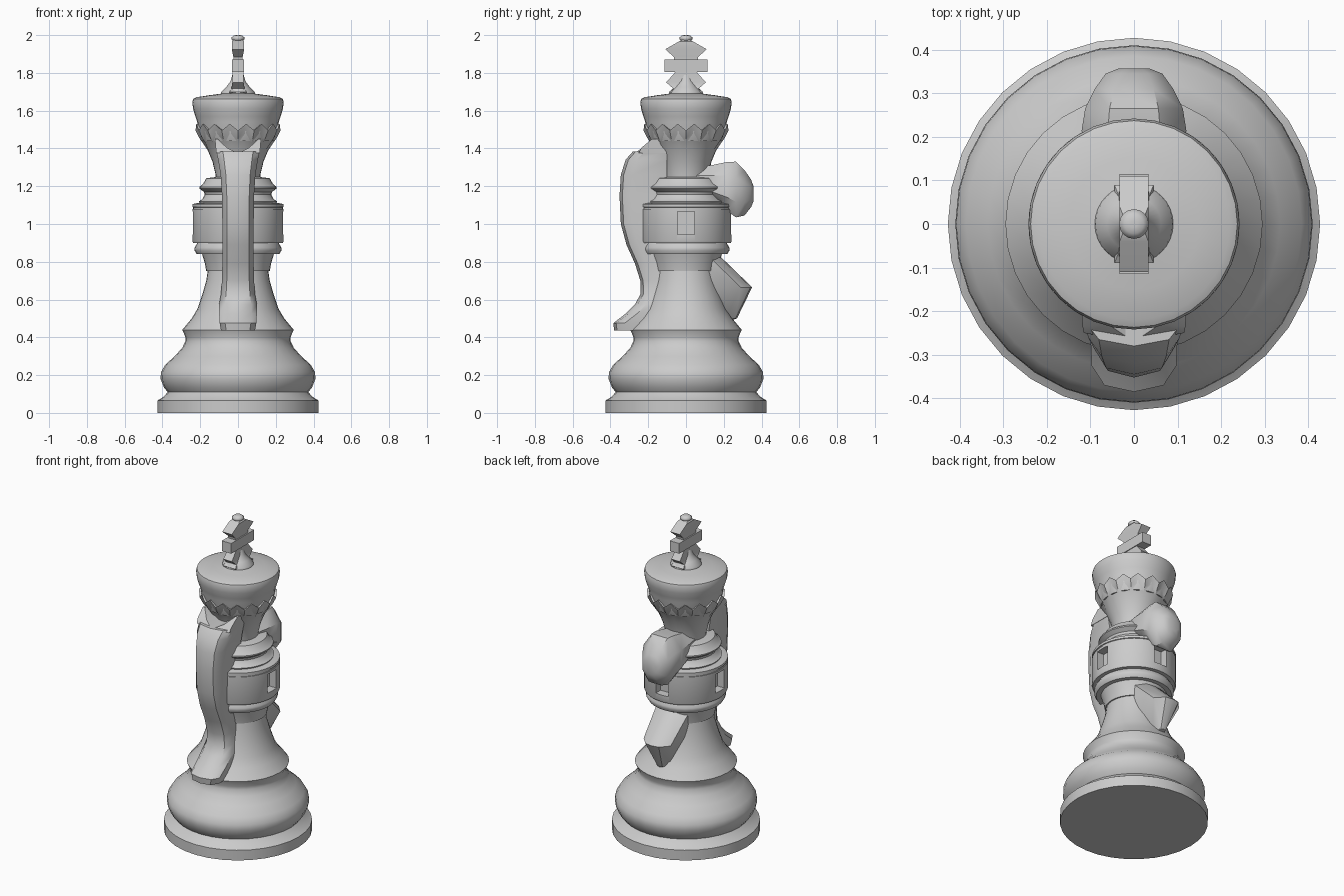
import bpy, bmesh
from math import sin, cos, pi, radians

N = 32


def finish(name, bm, angle=35):
    bmesh.ops.recalc_face_normals(bm, faces=bm.faces)
    me = bpy.data.meshes.new(name)
    bm.to_mesh(me)
    bm.free()
    ob = bpy.data.objects.new(name, me)
    bpy.context.collection.objects.link(ob)
    smooth(ob, angle)
    return ob


def smooth(ob, angle):
    bpy.ops.object.select_all(action='DESELECT')
    ob.select_set(True)
    bpy.context.view_layer.objects.active = ob
    bpy.ops.object.shade_smooth_by_angle(angle=radians(angle))


def loft(name, rings, angle=35):
    """Skin a list of closed rings and cap both ends."""
    bm = bmesh.new()
    rows = [[bm.verts.new(p) for p in ring] for ring in rings]
    n = len(rows[0])
    for a, b in zip(rows, rows[1:]):
        for i in range(n):
            j = (i + 1) % n
            bm.faces.new((a[i], a[j], b[j], b[i]))
    bm.faces.new(rows[0])
    bm.faces.new(rows[-1])
    return finish(name, bm, angle)


def lathe(name, profile, n=N, angle=35):
    """Profile is (radius, z, optional zigzag height)."""
    rings = []
    for r, z, *zig in profile:
        dz = zig[0] if zig else 0
        rings.append([(r * cos(2 * pi * i / n), r * sin(2 * pi * i / n),
                       z + dz * (i % 2)) for i in range(n)])
    return loft(name, rings, angle)


# turned base
lathe("base", [(.427, 0), (.427, .065), (.395, .085), (.372, .11), (.392, .135),
               (.41, .18), (.408, .215), (.385, .255), (.335, .30), (.295, .345),
               (.278, .38), (.278, .40), (.295, .44), (.245, .50), (.215, .55),
               (.188, .63), (.168, .70), (.158, .77)])

# collar under the turret
lathe("collar", [(.15, .75), (.168, .75), (.175, .79), (.187, .83), (.19, .84),
                 (.218, .84), (.23, .86), (.23, .875), (.215, .90), (.19, .91)])

# turret ring with four window recesses
turret = lathe("turret_ring", [(.18, .90), (.238, .90), (.242, .91), (.242, 1.08),
                               (.237, 1.08), (.237, 1.088), (.242, 1.09), (.242, 1.105),
                               (.21, 1.112), (.15, 1.112)], 64)
bm = bmesh.new()
for k in range(4):
    vs = bmesh.ops.create_cube(bm, size=1)["verts"]
    a = k * pi / 2
    for v in vs:
        x, y, z = v.co.x * .12 + .25, v.co.y * .09, v.co.z * .12 + 1.005
        v.co = (x * cos(a) - y * sin(a), x * sin(a) + y * cos(a), z)
cutter = finish("window_cutter", bm)
cutter.hide_render = True
cutter.hide_viewport = True
mod = turret.modifiers.new("windows", 'BOOLEAN')
mod.object = cutter
mod.operation = 'DIFFERENCE'
mod.solver = 'EXACT'
bpy.context.view_layer.objects.active = turret
bpy.ops.object.modifier_apply(modifier=mod.name)
bpy.data.objects.remove(cutter)
smooth(turret, 35)

# moulding above the turret
lathe("neck_moulding", [(.2, 1.10), (.208, 1.12), (.19, 1.13), (.176, 1.155),
                        (.18, 1.17), (.205, 1.188), (.205, 1.196), (.185, 1.212),
                        (.168, 1.242), (.11, 1.25)])

# flared cup with a zigzag rim
lathe("crown_cup", [(.115, 1.22), (.118, 1.26), (.135, 1.33), (.16, 1.39),
                    (.187, 1.43, .025), (.205, 1.455, .025), (.225, 1.495, .035),
                    (.21, 1.495, .03), (.19, 1.47)], 32, 30)

# rounded cap
lathe("crown_cap", [(.19, 1.44), (.21, 1.49), (.216, 1.54), (.226, 1.57), (.238, 1.61),
                    (.242, 1.645), (.237, 1.663), (.22, 1.671), (.15, 1.682),
                    (.09, 1.69), (.088, 1.70), (.062, 1.725), (.04, 1.755), (.03, 1.79)])


# cross finial: slab sections (half depth y, half thickness x, z)
def slab(name, rows):
    loft(name, [[(-x, -y, z), (x, -y, z), (x, y, z), (-x, y, z)]
                for y, x, z in rows], 30)


slab("cross_foot", [(.06, .04, 1.67), (.09, .045, 1.70), (.065, .035, 1.715),
                    (.105, .03, 1.75), (.06, .028, 1.80), (.05, .028, 1.82)])
slab("cross_bar", [(.115, .033, 1.805), (.115, .033, 1.87)])
slab("cross_top", [(.06, .025, 1.86), (.065, .025, 1.885), (.11, .033, 1.925),
                   (.04, .033, 1.965), (.02, .025, 1.975)])
lathe("finial_ball", [(.02, 1.965), (.034, 1.977), (.034, 1.988), (.022, 1.998),
                      (.008, 2.0)], 16, 60)

# curved mane on the front: outer y, inner y, half width, z
mane = [(-.38, -.22, .09, .437), (-.385, -.22, .097, .475), (-.32, -.2, .1, .525),
        (-.27, -.17, .1, .575), (-.24, -.12, .09, .63), (-.242, -.1, .085, .70),
        (-.27, -.1, .083, .79), (-.315, -.1, .083, .89), (-.345, -.1, .083, 1.0),
        (-.352, -.1, .085, 1.15), (-.345, -.1, .092, 1.26), (-.32, -.1, .105, 1.34),
        (-.28, -.1, .115, 1.385)]
loft("mane", [[(-w, i, z), (-w, o + .06, z), (-w * .7, o + .015, z), (0, o, z),
               (w * .7, o + .015, z), (w, o + .06, z), (w, i, z)]
              for o, i, w, z in mane], 40)

# pair of ears at the top of the mane
for side, label in ((-1, "left"), (1, "right")):
    loft("ear_" + label,
         [[(0, -.27, 1.375), (0, -.1, 1.375),
           (side * .115, -.1, 1.375), (side * .115, -.25, 1.375)],
          [(side * .06, -.23, 1.405), (side * .06, -.12, 1.405),
           (side * .118, -.12, 1.405), (side * .118, -.235, 1.405)],
          [(side * .108, -.18, 1.45), (side * .108, -.15, 1.45),
           (side * .122, -.15, 1.45), (side * .122, -.18, 1.45)]])

# muzzle on the back: y, low z, high z, half width
muzzle = [(.04, 1.15, 1.30, .1), (.13, 1.12, 1.31, .115), (.215, 1.07, 1.328, .12),
          (.265, 1.035, 1.33, .112), (.31, 1.045, 1.285, .09), (.345, 1.09, 1.235, .065),
          (.357, 1.12, 1.20, .035)]
loft("muzzle", [[(sx * w, y, lo + (hi - lo) * t) for sx, t in
                 ((-.5, 0), (.5, 0), (1, .28), (1, .72), (.5, 1), (-.5, 1), (-1, .72), (-1, .28))]
                for y, lo, hi, w in muzzle], 40)

# pointed chest on the back: outer y, half width, z
chest = [(.15, .11, .845), (.19, .112, .82), (.35, .095, .665), (.27, .035, .50),
         (.22, .02, .485)]
loft("chest", [[(-w, .02, z), (w, .02, z), (w, o - .06, z), (w * .5, o - .008, z), (0, o, z),
                (-w * .5, o - .008, z), (-w, o - .06, z)] for o, w, z in chest], 30)
